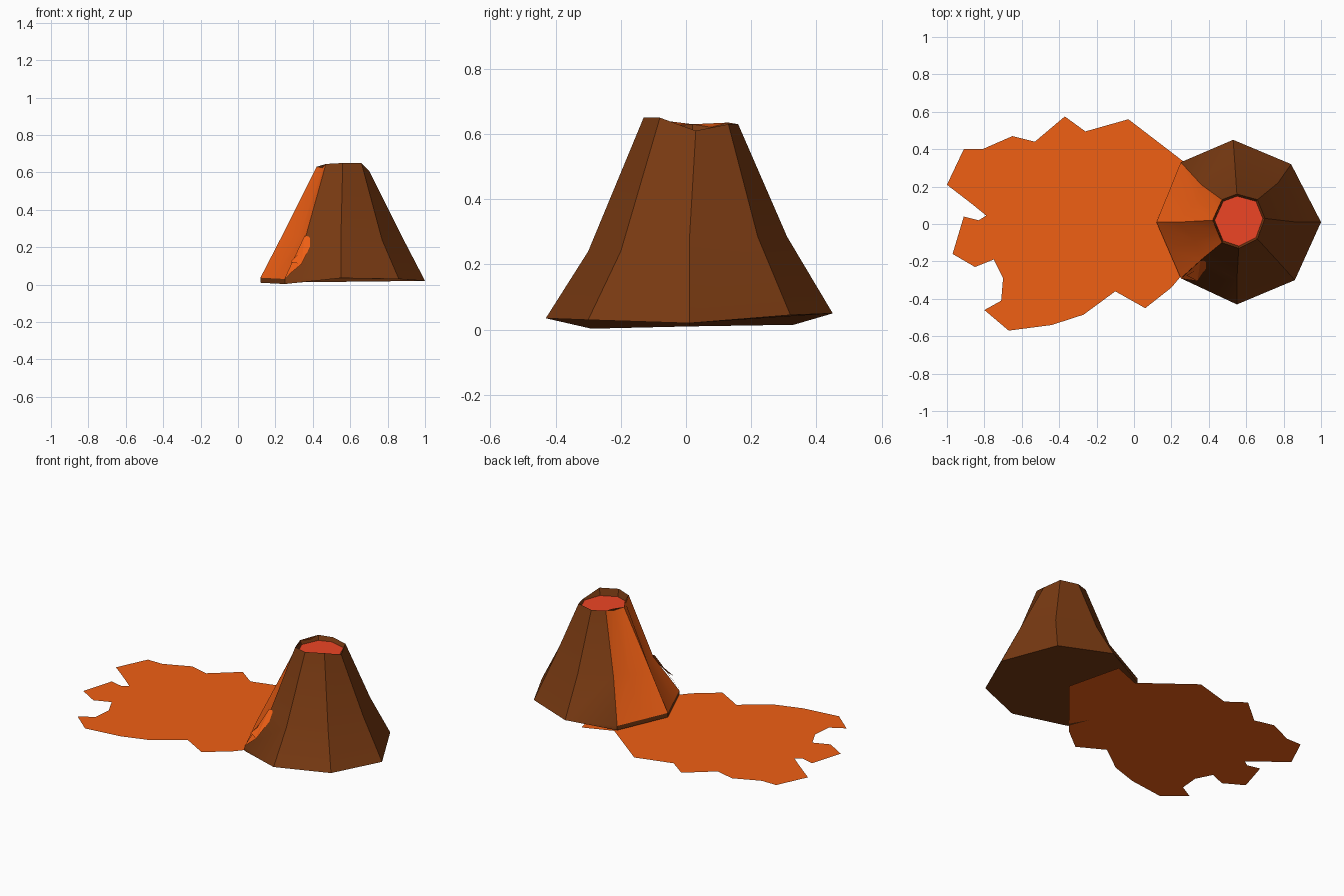
import bpy, bmesh
from mathutils import Vector

if "Cube" in bpy.data.objects:
    bpy.data.objects.remove(bpy.data.objects["Cube"])


def material(name, rgb):
    m = bpy.data.materials.new(name)
    m.diffuse_color = (*rgb, 1)
    m.use_nodes = True
    m.node_tree.nodes["Principled BSDF"].inputs["Base Color"].default_value = m.diffuse_color
    return m


ROCK = material("rock", (0.19, 0.042, 0.006))
LAVA = material("lava", (0.87, 0.115, 0.007))
MAGMA = material("magma", (0.85, 0.06, 0.018))


def finish(bm, name, mats, smooth=False):
    bmesh.ops.remove_doubles(bm, verts=bm.verts, dist=1e-4)
    me = bpy.data.meshes.new(name)
    bm.to_mesh(me)
    bm.free()
    for m in mats:
        me.materials.append(m)
    ob = bpy.data.objects.new(name, me)
    bpy.context.collection.objects.link(ob)
    if smooth:
        bpy.context.view_layer.objects.active = ob
        ob.select_set(True)
        bpy.ops.object.shade_smooth_by_angle(angle=0.6)
        ob.select_set(False)
    return ob


def polygon(name, pts, mat):
    bm = bmesh.new()
    f = bm.faces.new([bm.verts.new(p) for p in pts])
    bmesh.ops.triangulate(bm, faces=[f])
    return finish(bm, name, [mat])


# Octagonal rings of the mountain, counter-clockwise from +x
base = [(1.0, .01, .02), (.84, .32, .045), (.53, .45, .05), (.25, .33, .015),
        (.12, .01, .01), (.25, -.29, .003), (.55, -.43, .035), (.86, -.30, .03)]
mid = [(.87, .01, .27), (.77, .22, .285), (.54, .31, .285), (.36, .21, .28),
       (.235, .01, .26), (.36, -.19, .25), (.55, -.30, .24), (.77, -.20, .24)]
rim = [(.70, .03, .61), (.66, .13, .63), (.55, .16, .63), (.47, .13, .635),
       (.42, .02, .63), (.47, -.10, .645), (.56, -.13, .65), (.66, -.08, .65)]
# Raised lip at the foot of the lava side only
lip = [(x, y, z + (.027 if i in (3, 4, 5) else 0)) for i, (x, y, z) in enumerate(base)]
# Crater wall just inside the rim
centre = sum((Vector(p) for p in rim), Vector()) / 8
crater = [centre + (Vector(p) - centre) * .92 for p in rim]
crater = [(p.x, p.y, .605) for p in crater]

# Mountain shell; the two sectors facing -x stay open for the lava flow
bm = bmesh.new()
rows = [[bm.verts.new(p) for p in r] for r in (base, lip, mid, rim, crater)]
for k in range(4):
    for i in range(8):
        if i in (3, 4) and k in (1, 2):
            continue
        j = (i + 1) % 8
        bm.faces.new((rows[k][i], rows[k][j], rows[k + 1][j], rows[k + 1][i]))
bm.faces.new(list(reversed(rows[0])))
finish(bm, "mountain", [ROCK], True)

# Magma surface in the crater
polygon("crater_magma", crater, MAGMA)


# Lava flow: a sheet with a central ridge and a shallow gully on each side
def gully(ring, dip):
    a, b, c = (Vector(ring[i]) for i in (3, 4, 5))
    inward = Vector((dip, 0, 0))
    return [a, (a + b) / 2 + inward, b, (b + c) / 2 + inward, c]


bm = bmesh.new()
sheet = [[bm.verts.new(p) for p in gully(r, d)]
         for r, d in ((lip, 0), (mid, .03), (rim, .01))]
for k in range(2):
    for i in range(4):
        bm.faces.new((sheet[k][i], sheet[k][i + 1], sheet[k + 1][i + 1], sheet[k + 1][i]))
finish(bm, "lava_flow", [LAVA], True)

# Small lava splash spilling on to the front, and rock flaps at the flow edges
polygon("lava_splash", [(.25, -.292, .035), (.34, -.305, .11), (.28, -.275, .12),
                        (.41, -.20, .255), (.355, -.195, .26)], LAVA)
polygon("front_rock_flap", [(.27, -.26, .06), (.38, -.18, .28), (.30, -.13, .17)], ROCK)
polygon("back_rock_flap", [(.27, .32, .045), (.26, .26, .09), (.37, .20, .30)], ROCK)

# Pool of lava on the ground, running back under the mountain
pool = [(-1, .21), (-.91, .40), (-.81, .40), (-.65, .47), (-.53, .44), (-.37, .575),
        (-.26, .495), (-.03, .56), (.04, .265), (.27, .33), (.45, .40), (.535, .06),
        (.19, -.16), (.16, -.18), (.20, -.34), (.06, -.45), (-.10, -.36), (-.27, -.485),
        (-.38, -.385), (-.44, -.54), (-.67, -.57), (-.80, -.46), (-.71, -.41),
        (-.70, -.29), (-.75, -.19), (-.85, -.23), (-.97, -.16), (-.91, .04),
        (-.83, .02), (-.79, .045), (-.69, .165), (-.87, .11)]
polygon("lava_pool", [(x, y, .006) for x, y in reversed(pool)], LAVA)
